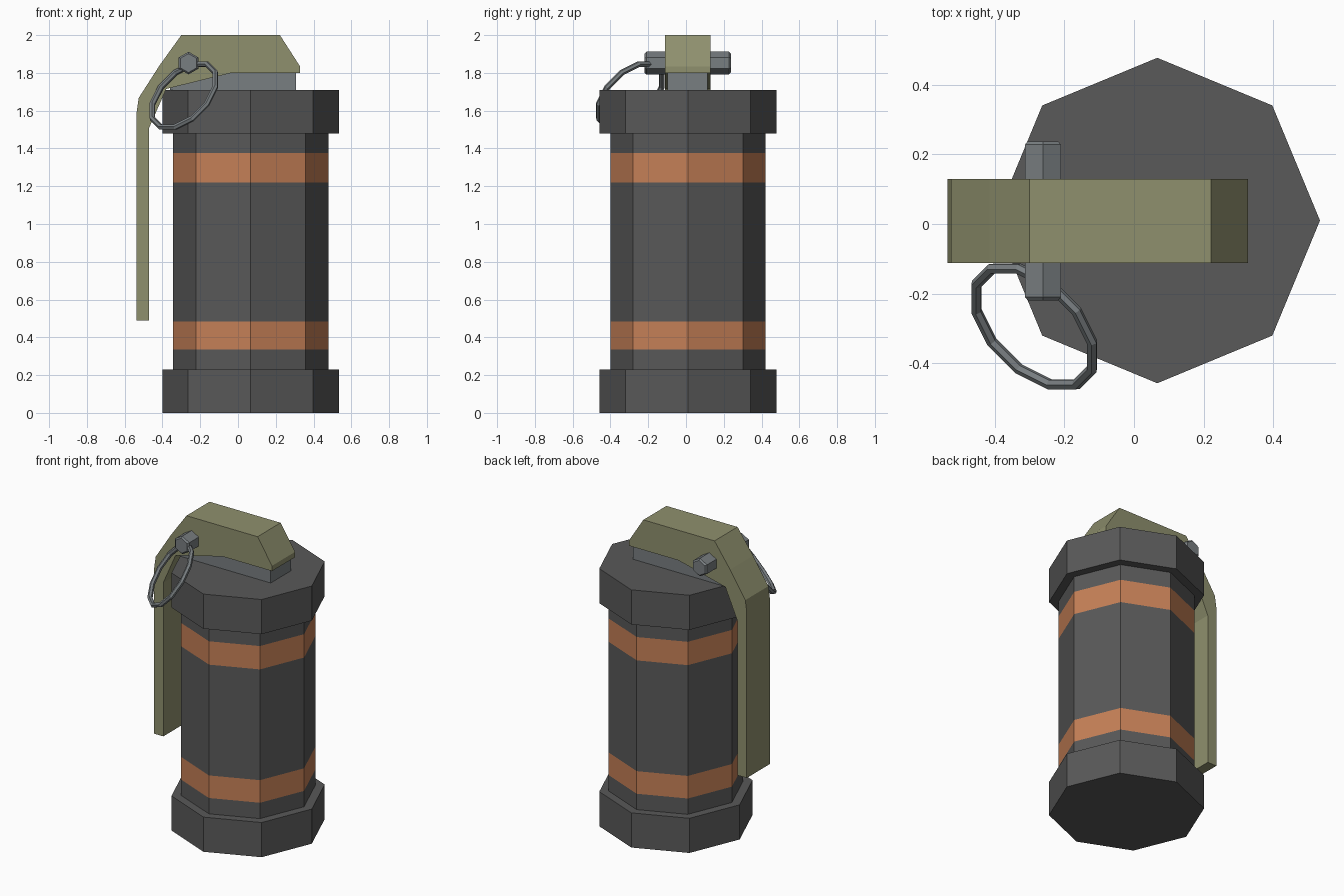
import bpy, bmesh, math
from mathutils import Vector

if "Cube" in bpy.data.objects:
    bpy.data.objects.remove(bpy.data.objects["Cube"])

CX, CY = 0.067, 0.01   # axis of the canister


def material(name, rgb):
    m = bpy.data.materials.new(name)
    m.diffuse_color = (*rgb, 1)
    m.use_nodes = True
    m.node_tree.nodes["Principled BSDF"].inputs["Base Color"].default_value = m.diffuse_color
    return m


DARK = material("dark_grey", (0.10, 0.10, 0.10))
ORANGE = material("orange", (0.56, 0.215, 0.095))
OLIVE = material("olive", (0.275, 0.28, 0.155))
STEEL = material("steel_grey", (0.19, 0.21, 0.22))


def finish(name, bm, *mats):
    bmesh.ops.recalc_face_normals(bm, faces=bm.faces)
    me = bpy.data.meshes.new(name)
    bm.to_mesh(me)
    bm.free()
    for m in mats:
        me.materials.append(m)
    ob = bpy.data.objects.new(name, me)
    bpy.context.collection.objects.link(ob)
    return ob


def bridge(bm, a, b):
    n = len(a)
    return [bm.faces.new((a[i], a[(i + 1) % n], b[(i + 1) % n], b[i])) for i in range(n)]


def stack(name, rings, mats, rule=lambda i: 0):
    """Closed skin through a list of point rings; rule picks the material per level."""
    bm = bmesh.new()
    loops = [[bm.verts.new(p) for p in r] for r in rings]
    for i, (a, b) in enumerate(zip(loops, loops[1:])):
        for f in bridge(bm, a, b):
            f.material_index = rule(i)
    bm.faces.new(loops[0])
    bm.faces.new(loops[-1])
    return finish(name, bm, *mats)


def octagon(r, z):
    return [(CX + r * math.cos(k * math.pi / 4), CY + r * math.sin(k * math.pi / 4), z)
            for k in range(8)]


# canister body with two flush orange bands
levels = [0.23, 0.335, 0.485, 1.22, 1.375, 1.48]
stack("body", [octagon(0.411, z) for z in levels], [DARK, ORANGE], lambda i: i % 2)

# end caps
for name, z0, z1 in (("bottom_cap", 0, 0.23), ("top_cap", 1.48, 1.71)):
    stack(name, [octagon(0.468, z0), octagon(0.468, z1)], [DARK])

# neck block under the lever
neck = [(-0.36, 1.71), (0.308, 1.71), (0.308, 1.80), (-0.04, 1.80), (-0.36, 1.73)]
stack("neck", [[(x, y, z) for x, z in neck] for y in (-0.097, 0.115)], [STEEL])

# safety lever: side profile extruded across y
lever = [(-0.30, 2.0), (0.222, 2.0), (0.328, 1.835), (0.328, 1.80), (-0.035, 1.80),
         (-0.38, 1.715), (-0.47, 1.51), (-0.47, 0.49), (-0.537, 0.49), (-0.537, 1.59),
         (-0.526, 1.667), (-0.415, 1.84)]
stack("safety_lever", [[(x, y, z) for x, z in lever] for y in (-0.112, 0.13)], [OLIVE])


# hexagonal pin through the lever, with small end chamfers
def hexagon(r, y):
    return [(-0.262 + r * math.sin(k * math.pi / 3), y, 1.852 + r * math.cos(k * math.pi / 3))
            for k in range(6)]


stack("pin", [hexagon(r, y) for r, y in ((0.05, -0.22), (0.06, -0.21), (0.06, 0.228), (0.05, 0.238))],
      [STEEL])

# tilted pull ring
centre = Vector((-0.287, -0.295, 1.68))
u = Vector((1, -1, 0)).normalized()
v = Vector((1, 1, 2)).normalized()
n = u.cross(v)
bm = bmesh.new()
loops = []
for i in range(12):
    a = math.radians(15 + 30 * i)
    d = u * math.cos(a) + v * math.sin(a)
    loops.append([bm.verts.new(centre + d * (0.211 + 0.016 * math.cos(t)) + n * 0.016 * math.sin(t))
                  for t in (k * math.pi / 3 for k in range(6))])
for i in range(12):
    bridge(bm, loops[i], loops[(i + 1) % 12])
finish("pull_ring", bm, STEEL)
